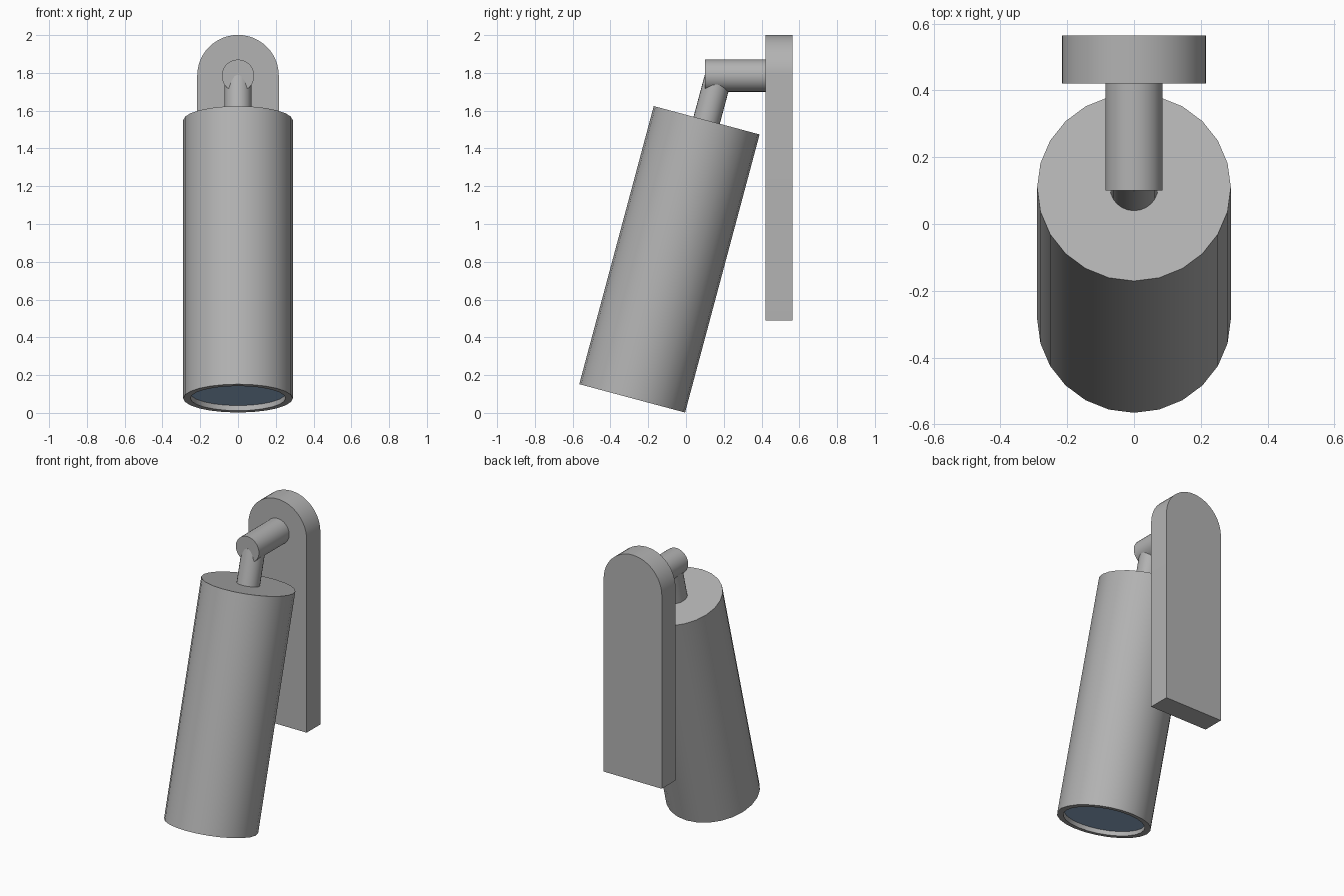
import bpy, bmesh, math
from mathutils import Matrix, Vector

if "Cube" in bpy.data.objects:
    bpy.data.objects.remove(bpy.data.objects["Cube"])

TILT = math.radians(15)
HEAD_BASE = Vector((0, -0.285, 0.077))   # centre of the lamp mouth
HEAD_LEN = 1.524
ARM_Z = 1.785
# Local +z of the tilted head leans back towards the wall
HEAD = Matrix.Translation(HEAD_BASE) @ Matrix.Rotation(-TILT, 4, 'X')


def material(name, color):
    mat = bpy.data.materials.new(name)
    mat.diffuse_color = (*color, 1)
    mat.use_nodes = True
    mat.node_tree.nodes["Principled BSDF"].inputs["Base Color"].default_value = mat.diffuse_color
    return mat


METAL = material("dark_grey_metal", (0.45, 0.45, 0.45))
GLASS = material("blue_glass", (0.36, 0.53, 0.75))


def finish(name, bm, matrix=None, mat=METAL):
    bmesh.ops.recalc_face_normals(bm, faces=bm.faces)
    mesh = bpy.data.meshes.new(name)
    bm.to_mesh(mesh)
    bm.free()
    mesh.materials.append(mat)
    obj = bpy.data.objects.new(name, mesh)
    bpy.context.collection.objects.link(obj)
    if matrix:
        obj.matrix_world = matrix
    bpy.ops.object.select_all(action='DESELECT')
    obj.select_set(True)
    bpy.context.view_layer.objects.active = obj
    bpy.ops.object.shade_smooth_by_angle(angle=math.radians(35))
    return obj


def turned(name, profile, matrix, mat=METAL, sides=24):
    """Stack rings of (radius, height), capped at both ends."""
    bm = bmesh.new()
    rings = []
    for r, z in profile:
        rings.append([bm.verts.new((r * math.cos(a), r * math.sin(a), z))
                      for a in (2 * math.pi * i / sides for i in range(sides))])
    for low, high in zip(rings, rings[1:]):
        for i in range(sides):
            j = (i + 1) % sides
            bm.faces.new((low[i], low[j], high[j], high[i]))
    bm.faces.new(rings[0])
    bm.faces.new(rings[-1])
    return finish(name, bm, matrix, mat)


# Lamp head with a shallow recessed mouth
turned("lamp_head", [(0.252, 0.034), (0.252, 0), (0.29, 0), (0.29, HEAD_LEN)], HEAD)

# Blue glass lens set inside the mouth
turned("lens", [(0.252, 0.028), (0.252, 0.034)], HEAD, GLASS)

# Stem continuing the head axis up into the arm
turned("stem", [(0.072, HEAD_LEN - 0.01), (0.072, HEAD_LEN + 0.23)], HEAD)

# Horizontal arm reaching forward from the wall plate
arm_matrix = Matrix.Translation((0, 0.10, ARM_Z)) @ Matrix.Rotation(-math.pi / 2, 4, 'X')
turned("arm", [(0.086, 0), (0.086, 0.325)], arm_matrix)

# Wall plate: straight sides with a semicircular top
W, BOTTOM, FRONT, BACK, STEPS = 0.216, 0.49, 0.42, 0.565, 24
bm = bmesh.new()
outline = [(-W, BOTTOM), (W, BOTTOM)]
outline += [(W * math.cos(math.pi * i / STEPS), ARM_Z + W * math.sin(math.pi * i / STEPS))
            for i in range(STEPS + 1)]
face = bm.faces.new([bm.verts.new((x, FRONT, z)) for x, z in outline])
extruded = bmesh.ops.extrude_face_region(bm, geom=[face])
bmesh.ops.translate(bm, vec=(0, BACK - FRONT, 0),
                    verts=[v for v in extruded["geom"] if isinstance(v, bmesh.types.BMVert)])
finish("wall_plate", bm)
